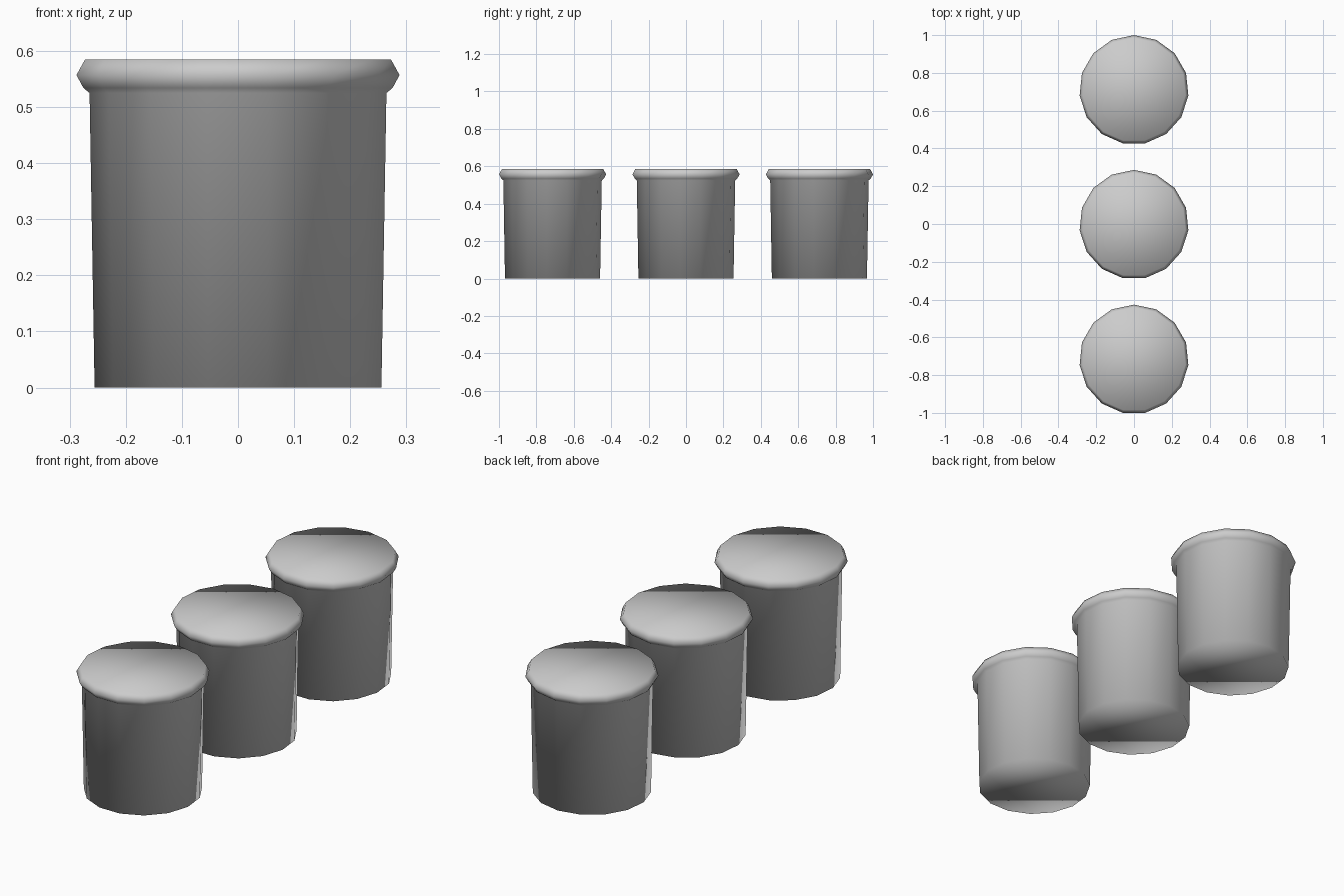
import bpy, bmesh, math

if "Cube" in bpy.data.objects:
    bpy.data.objects.remove(bpy.data.objects["Cube"])

SIDES = 15
SPACING = 0.7134
# radius, height: base, top of wall, underside of lip, lip bulge, lip top
PROFILE = [(0.257, 0.0), (0.266, 0.525), (0.277, 0.534), (0.2895, 0.557), (0.274, 0.585)]


def make_cup(name, y):
    bm = bmesh.new()
    rings = []
    for r, z in PROFILE:
        ring = []
        for i in range(SIDES):
            a = math.pi / 2 + 2 * math.pi * i / SIDES
            ring.append(bm.verts.new((r * math.cos(a), r * math.sin(a), z)))
        rings.append(ring)
    # Walls and lip
    for lower, upper in zip(rings, rings[1:]):
        for i in range(SIDES):
            j = (i + 1) % SIDES
            bm.faces.new((lower[i], lower[j], upper[j], upper[i]))
    # Closed base and top
    bm.faces.new(rings[0][::-1])
    bm.faces.new(rings[-1])
    # Soft shading over the whole body
    for f in bm.faces:
        f.smooth = True
    mesh = bpy.data.meshes.new(name)
    bm.to_mesh(mesh)
    bm.free()
    obj = bpy.data.objects.new(name, mesh)
    obj.location.y = y
    bpy.context.collection.objects.link(obj)


# Row of three identical cups
for name, k in (("front_cup", -1), ("middle_cup", 0), ("back_cup", 1)):
    make_cup(name, k * SPACING - 0.003)
